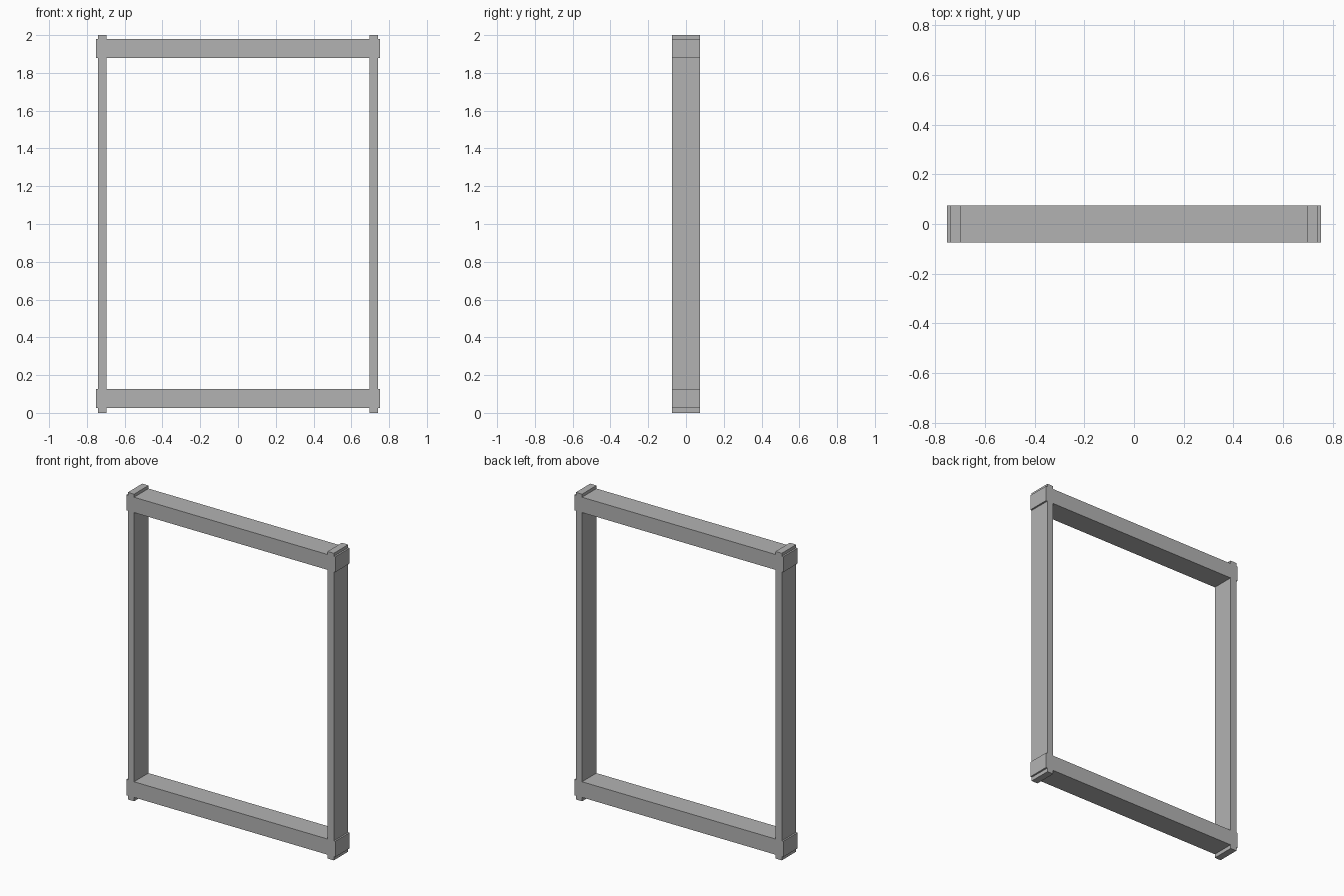
import bpy

if "Cube" in bpy.data.objects:
    bpy.data.objects.remove(bpy.data.objects["Cube"])

grey = bpy.data.materials.new("plain grey")
grey.diffuse_color = (0.45, 0.45, 0.45, 1)
grey.use_nodes = True
grey.node_tree.nodes["Principled BSDF"].inputs["Base Color"].default_value = grey.diffuse_color

DEPTH = 0.148


def box(name, x0, x1, z0, z1):
    """Board spanning the given x and z range, full frame depth."""
    bpy.ops.mesh.primitive_cube_add(size=1, location=((x0 + x1) / 2, 0, (z0 + z1) / 2))
    ob = bpy.context.object
    ob.name = name
    ob.scale = (x1 - x0, DEPTH, z1 - z0)
    bpy.ops.object.transform_apply(location=False, rotation=False, scale=True)
    ob.data.materials.append(grey)


# Upright posts, full height
box("left_post", -0.742, -0.697, 0, 2)
box("right_post", 0.697, 0.742, 0, 2)

# Cross rails, ends slightly proud of the posts
box("bottom_rail", -0.753, 0.753, 0.025, 0.127)
box("top_rail", -0.753, 0.753, 1.88, 1.98)
